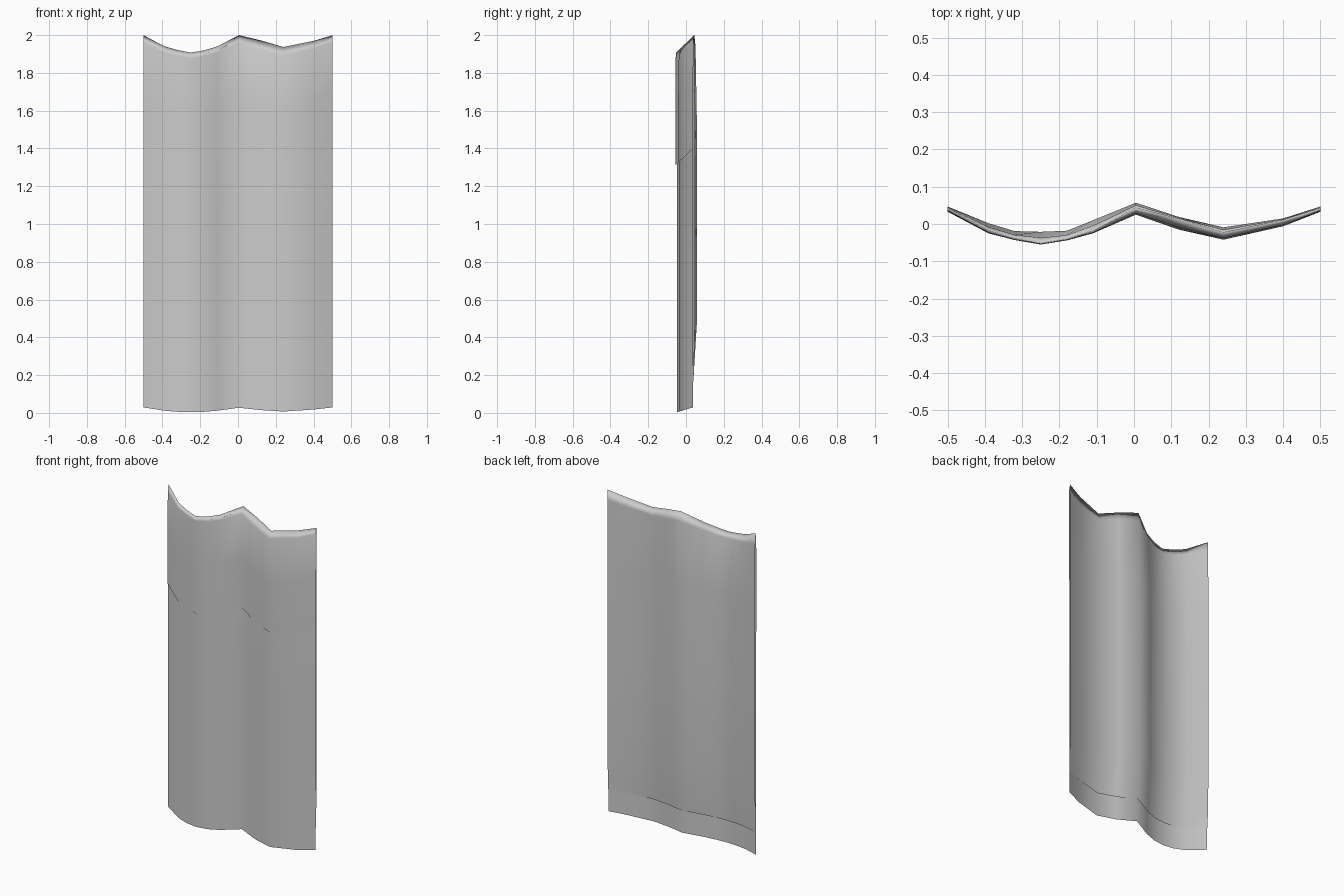
import bpy

if "Cube" in bpy.data.objects:
    bpy.data.objects.remove(bpy.data.objects["Cube"])

# Wavy cross-sections (y at each x) shared by the layers
X = [-.5, -.39, -.32, -.25, -.18, -.11, .005, .12, .24, .40, .5]
FRONT = [.033, -.025, -.043, -.055, -.044, -.025, .025, -.015, -.042, -.006, .033]
MAIN = [.037, -.021, -.041, -.048, -.041, -.021, .031, -.011, -.036, -.001, .037]
BACK = [.047, .002, -.019, -.021, -.018, .010, .057, .019, -.009, .015, .047]
CREST = [.043, -.018, -.039, -.053, -.041, -.019, .044, .015, -.022, .012, .043]


def mix(a, b, t):
    return [p + (q - p) * t for p, q in zip(a, b)]


def sheet(name, rows):
    """Cloth sheet from rows of (y profile, base z, how far z follows y)."""
    verts = [(x, y, z + k * y) for ys, z, k in rows for x, y in zip(X, ys)]
    n = len(X)
    faces = [(r * n + c, r * n + c + 1, (r + 1) * n + c + 1, (r + 1) * n + c)
             for r in range(len(rows) - 1) for c in range(n - 1)]
    mesh = bpy.data.meshes.new(name)
    mesh.from_pydata(verts, [], faces)
    mesh.polygons.foreach_set("use_smooth", [True] * len(faces))
    mesh.update()
    obj = bpy.data.objects.new(name, mesh)
    bpy.context.collection.objects.link(obj)
    return obj


# Outer cloth: short front flap, over the top, long back panel
sheet("outer_cloth", [
    (FRONT, 1.364, .95),
    (FRONT, 1.66, .95),
    (mix(FRONT, CREST, .2), 1.93, .95),
    (CREST, 1.958, .95),
    (mix(CREST, BACK, .5), 1.90, .8),
    (BACK, 1.55, .4),
    (BACK, 1.0, .3),
    (BACK, .45, .3),
    (mix(MAIN, BACK, .3), .155, .3),
])

# Inner cloth: full length layer hanging between flap and back panel
sheet("inner_cloth", [
    (MAIN, .018, .3),
    (MAIN, .45, .3),
    (MAIN, 1.0, .5),
    (MAIN, 1.5, .7),
    (mix(FRONT, CREST, .6), 1.94, .95),
])
